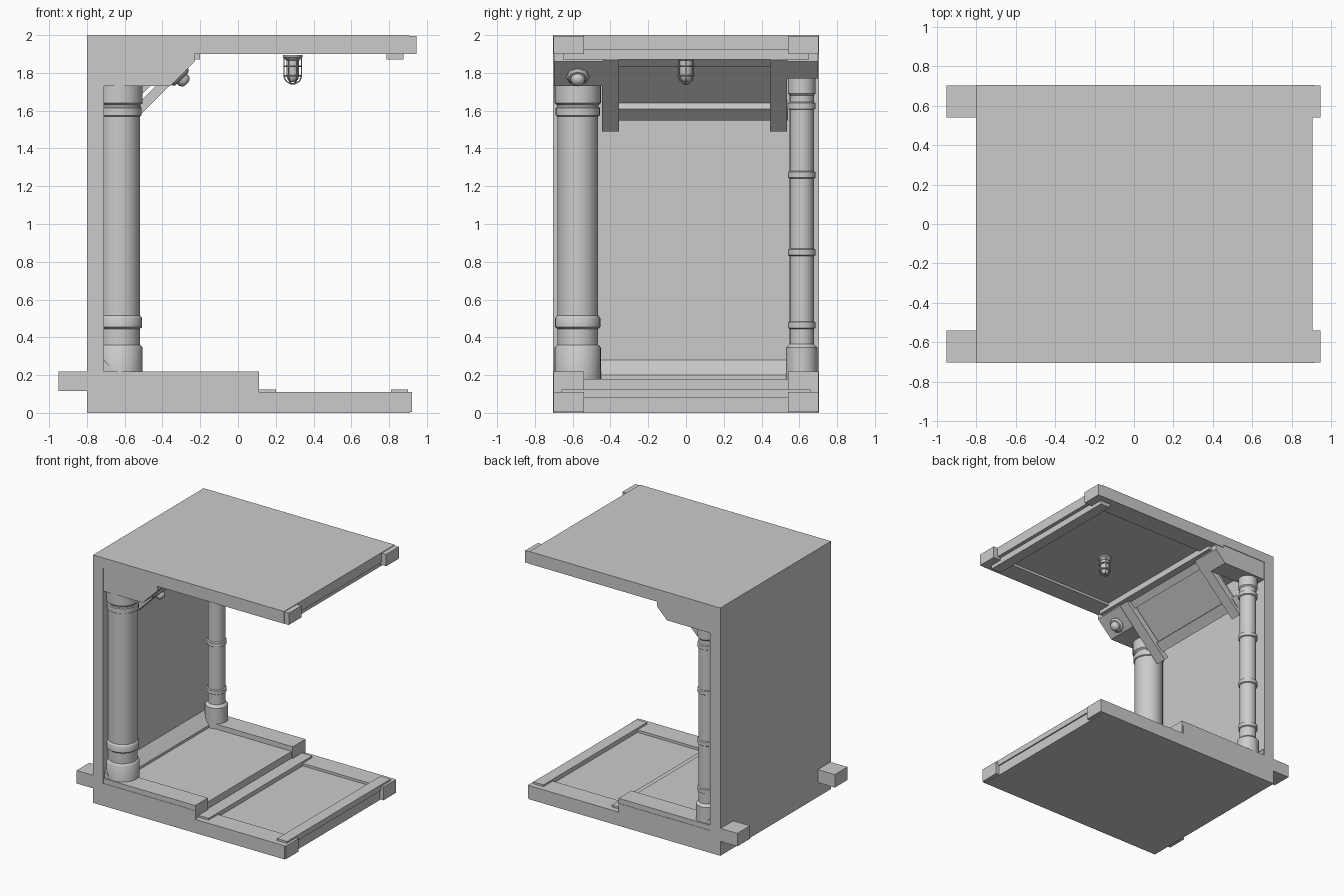
import bpy, bmesh, math
from mathutils import Matrix, Vector

if "Cube" in bpy.data.objects:
    bpy.data.objects.remove(bpy.data.objects["Cube"])

grey = bpy.data.materials.new("plain_grey")
grey.use_nodes = True
grey.diffuse_color = (0.6, 0.6, 0.6, 1)
grey.node_tree.nodes["Principled BSDF"].inputs["Base Color"].default_value = (0.6, 0.6, 0.6, 1)


def finish(name, bm, smooth=False):
    bmesh.ops.recalc_face_normals(bm, faces=bm.faces)
    mesh = bpy.data.meshes.new(name)
    bm.to_mesh(mesh)
    bm.free()
    mesh.materials.append(grey)
    ob = bpy.data.objects.new(name, mesh)
    bpy.context.collection.objects.link(ob)
    if smooth:
        bpy.ops.object.select_all(action="DESELECT")
        ob.select_set(True)
        bpy.context.view_layer.objects.active = ob
        bpy.ops.object.shade_smooth_by_angle(angle=math.radians(35))
    return ob


def extrude(name, profile, y0, y1):
    """Solid from an x-z outline between two y positions."""
    bm = bmesh.new()
    face = bm.faces.new([bm.verts.new((x, y0, z)) for x, z in profile])
    new = bmesh.ops.extrude_face_region(bm, geom=[face])["geom"]
    bmesh.ops.translate(bm, vec=(0, y1 - y0, 0),
                        verts=[v for v in new if isinstance(v, bmesh.types.BMVert)])
    return finish(name, bm)


def box(name, x0, x1, y0, y1, z0, z1):
    return extrude(name, [(x0, z0), (x1, z0), (x1, z1), (x0, z1)], y0, y1)


def lathe(name, profile, sides, place):
    """Revolve (radius, height) points about z, then place with a matrix."""
    bm = bmesh.new()
    rings = []
    for r, h in profile:
        turn = [2 * math.pi * i / sides for i in range(sides)]
        rings.append([bm.verts.new((r * math.cos(a), r * math.sin(a), h)) for a in turn])
    for low, high in zip(rings, rings[1:]):
        for i in range(sides):
            j = (i + 1) % sides
            bm.faces.new((low[i], low[j], high[j], high[i]))
    bm.faces.new(rings[0])
    bm.faces.new(rings[-1])
    bm.transform(place)
    return finish(name, bm, True)


# Main C-shaped shell: floor with a step, back wall, roof
extrude("shell", [(-.80, 0), (.89, 0), (.89, .09), (.10, .09), (.10, .18), (-.71, .18),
                  (-.71, 1.92), (.905, 1.92), (.905, 2), (-.80, 2)], -.705, .705)

# Side rails, corner caps and rear beams on both sides
for side, s in (("right", -1), ("left", 1)):
    a, b = sorted((s * .54, s * .702))
    box(side + "_platform_rail", -.71, .11, a, b, .10, .22)
    box(side + "_floor_rail", .09, .92, a, b, .004, .11)
    box(side + "_roof_rail", -.30, .905, a, b, 1.90, 1.95)
    box(side + "_roof_cap", .88, .945, a, b, 1.90, 1.995)
    box(side + "_rear_beam", -.95, -.79, a, b, .115, .22)
    c, d = sorted((s * .69, s * .705))
    box(side + "_floor_edge", .10, .91, c, d, 0, .11)
    box(side + "_roof_edge", -.30, .905, c, d, 1.90, 1.95)

# Thresholds and ceiling strips
box("step_threshold", .10, .20, -.66, .66, .08, .125)
box("end_threshold", .81, .90, -.66, .66, .08, .125)
box("end_ceiling_strip", .785, .875, -.65, .65, 1.87, 1.93)
box("inner_ceiling_strip", -.26, -.20, -.65, .65, 1.87, 1.93)
extrude("wall_skirting", [(-.72, .17), (-.63, .17), (-.63, .20), (-.71, .28), (-.72, .28)],
        -.69, .69)

# Chamfered bracket boxes above the columns
for name, y0, y1, z in (("right_bracket", -.70, -.44, 1.73), ("left_bracket", .535, .70, 1.77)):
    extrude(name, [(-.72, z), (z - 2.09, z), (-.23, 1.86), (-.23, 1.93), (-.72, 1.93)], y0, y1)


# Sloped panel assembly: s runs down the 45 degree slope, d is its depth
def sloped(name, z_top, z_bottom, y0, y1, front, back):
    def at(z, d):
        return (z - 2.095 - d * .707, z + d * .707)
    extrude(name, [at(z_top, front), at(z_bottom, front), at(z_bottom, back), at(z_top, back)],
            y0, y1)


sloped("sloped_bar_right", 1.865, 1.49, -.445, -.355, 0, .05)
sloped("sloped_bar_left", 1.865, 1.49, .445, .535, 0, .05)
sloped("sloped_panel", 1.84, 1.55, -.40, .50, .07, .10)
sloped("sloped_top_rail", 1.86, 1.81, -.43, .52, .03, .08)
sloped("sloped_bottom_rail", 1.59, 1.53, -.44, .54, .025, .09)

# Thick column
lathe("thick_column", [(.122, .17), (.122, .345), (.115, .355), (.108, .36), (.108, .445),
                       (.114, .45), (.120, .455), (.120, .50), (.114, .51), (.108, .515),
                       (.108, 1.57), (.117, 1.575), (.117, 1.615), (.110, 1.62),
                       (.110, 1.63), (.122, 1.64), (.122, 1.74)], 32,
      Matrix.Translation((-.627, -.573, 0)))

# Thin column with evenly built collars
pipe = [(.084, .17), (.084, .345), (.064, .365)]
for z in (.465, .85, 1.26, 1.625):
    pipe += [(.064, z - .02), (.073, z - .015), (.073, z + .015), (.064, z + .02)]
pipe += [(.064, 1.68), (.073, 1.69), (.073, 1.78)]
lathe("thin_column", pipe, 24, Matrix.Translation((-.62, .613, 0)))


# Caged lamp: flange, glass, hoops and wires
def caged_lamp(name, place, scale):
    m = place @ Matrix.Scale(scale, 4)
    lathe(name + "_flange", [(.052, 0), (.052, .012), (.040, .025), (.034, .030)], 20, m)
    lathe(name + "_glass", [(.034, .025), (.034, .11), (.028, .13), (.014, .142)], 16, m)
    for h in (.055, .105):
        lathe(name + "_hoop", [(.046, h), (.048, h + .004), (.046, h + .008)], 16, m)
    for i in range(6):
        curve = bpy.data.curves.new(name + "_wire", "CURVE")
        curve.dimensions = "3D"
        curve.bevel_depth = .0035 * scale
        curve.bevel_resolution = 1
        spline = curve.splines.new("POLY")
        path = [(.046, .015), (.046, .115), (.036, .138), (.012, .153), (0, .153)]
        spline.points.add(len(path) - 1)
        a = i * math.pi / 3
        for point, (r, h) in zip(spline.points, path):
            point.co = (*(m @ Vector((r * math.cos(a), r * math.sin(a), h))), 1)
        curve.materials.append(grey)
        ob = bpy.data.objects.new(name + "_wire", curve)
        bpy.context.collection.objects.link(ob)


caged_lamp("ceiling_lamp", Matrix.Translation((.29, 0, 1.895)) @ Matrix.Rotation(math.pi, 4, "X"), 1)

# Round fitting on the sloped bracket face
tilt = Matrix.Translation((-.313, -.573, 1.785)) @ Matrix.Rotation(math.radians(135), 4, "Y")
lathe("bracket_lamp_base", [(.062, -.02), (.062, .010), (.050, .022), (.036, .024)], 8, tilt)
lathe("bracket_lamp_dome", [(.038, .02), (.036, .042), (.024, .056), (.010, .060)], 12, tilt)
